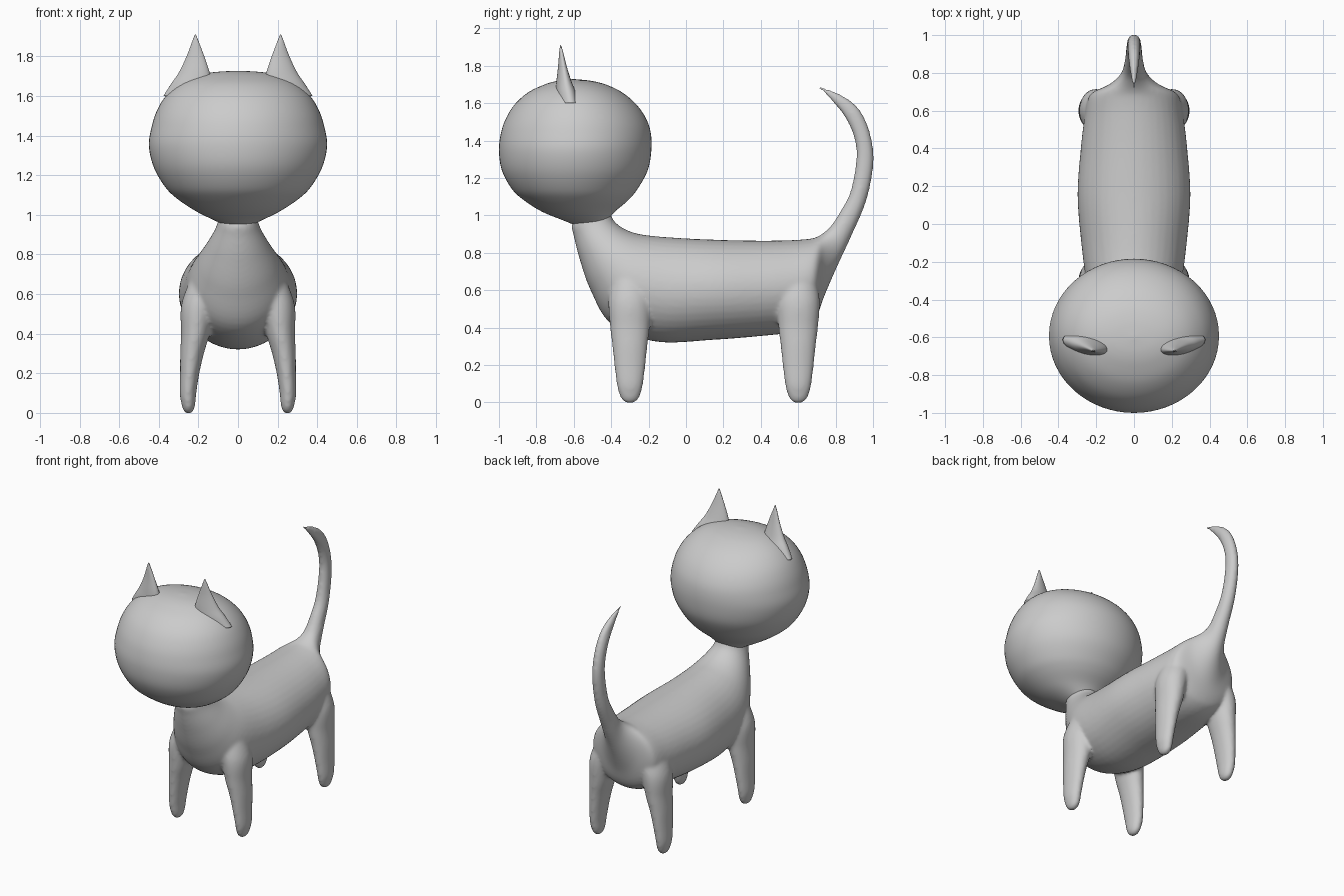
import bpy, bmesh, math
from mathutils import Vector


def spline(rows, steps):
    """Catmull-Rom interpolation of rows of numbers."""
    out = []
    for i in range(len(rows) - 1):
        p0, p1 = rows[max(i - 1, 0)], rows[i]
        p2, p3 = rows[i + 1], rows[min(i + 2, len(rows) - 1)]
        for s in range(steps):
            t = s / steps
            out.append([0.5 * (2 * b + (c - a) * t + (2 * a - 5 * b + 4 * c - d) * t * t
                               + (3 * b - a - 3 * c + d) * t ** 3)
                        for a, b, c, d in zip(p0, p1, p2, p3)])
    out.append(list(rows[-1]))
    return out


def loft(bm, rings, segs=40, steps=6):
    """Skin ellipses given as centre, first half-axis, second half-axis (9 numbers)."""
    loops = []
    for r in spline(rings, steps):
        c, u, v = Vector(r[:3]), Vector(r[3:6]), Vector(r[6:])
        loops.append([bm.verts.new(c + u * math.cos(a) + v * math.sin(a))
                      for a in (2 * math.pi * k / segs for k in range(segs))])
    for a, b in zip(loops, loops[1:]):
        for k in range(segs):
            n = (k + 1) % segs
            bm.faces.new((a[k], a[n], b[n], b[k]))
    bm.faces.new(loops[0])
    bm.faces.new(loops[-1])


def upright(z, cx, cy, rx, ry, turn=0.0):
    """Horizontal ellipse ring."""
    c, s = math.cos(turn), math.sin(turn)
    return (cx, cy, z, rx * c, rx * s, 0, -ry * s, ry * c, 0)


def finish(bm, name):
    bmesh.ops.recalc_face_normals(bm, faces=bm.faces)
    me = bpy.data.meshes.new(name)
    bm.to_mesh(me)
    bm.free()
    for p in me.polygons:
        p.use_smooth = True
    ob = bpy.data.objects.new(name, me)
    bpy.context.collection.objects.link(ob)
    return ob


# Neck, trunk and tail: upper edge (y, z), lower edge (y, z), half width
spine = [
    (-0.45, 1.10, -0.57, 1.05, 0.08), (-0.405, 1.01, -0.61, 0.95, 0.098),
    (-0.38, 0.965, -0.60, 0.89, 0.115), (-0.33, 0.928, -0.57, 0.77, 0.155),
    (-0.27, 0.905, -0.51, 0.60, 0.205), (-0.20, 0.893, -0.40, 0.42, 0.25),
    (-0.08, 0.882, -0.16, 0.325, 0.277), (0.15, 0.87, 0.15, 0.335, 0.299),
    (0.40, 0.865, 0.40, 0.355, 0.282), (0.57, 0.868, 0.57, 0.375, 0.262),
    (0.66, 0.875, 0.66, 0.41, 0.245), (0.70, 0.885, 0.70, 0.46, 0.215),
    (0.74, 0.91, 0.74, 0.57, 0.13), (0.78, 0.95, 0.81, 0.73, 0.07),
    (0.83, 1.03, 0.885, 0.89, 0.05), (0.88, 1.13, 0.965, 1.08, 0.042),
    (0.91, 1.30, 1.003, 1.28, 0.037), (0.90, 1.41, 0.985, 1.44, 0.035),
    (0.855, 1.515, 0.925, 1.57, 0.031), (0.79, 1.60, 0.83, 1.645, 0.021),
    (0.707, 1.682, 0.715, 1.692, 0.005),
]
bm = bmesh.new()
loft(bm, [(0, (a + c) / 2, (b + d) / 2, 0, (a - c) / 2, (b - d) / 2, w, 0, 0)
          for a, b, c, d, w in spine])

# Four legs: height, distance from centre line, half width, half depth
leg = [(-0.003, 0.25, 0.012, 0.015), (0.012, 0.25, 0.026, 0.042), (0.05, 0.251, 0.036, 0.06),
       (0.10, 0.2525, 0.042, 0.071), (0.20, 0.244, 0.049, 0.084), (0.30, 0.232, 0.06, 0.094),
       (0.40, 0.215, 0.073, 0.106), (0.55, 0.195, 0.091, 0.115), (0.70, 0.14, 0.09, 0.09)]
for side in (-1, 1):
    for y in (-0.30, 0.60):
        loft(bm, [upright(z, side * x, y, rx, ry) for z, x, rx, ry in leg], segs=28)
body = finish(bm, "body_legs_tail")

# Fuse the lofts into one soft skin
rm = body.modifiers.new("fuse", 'REMESH')
rm.mode = 'VOXEL'
rm.voxel_size = 0.01
rm.use_smooth_shade = True
sm = body.modifiers.new("soften", 'SMOOTH')
sm.factor = 0.5
sm.iterations = 12

# Head: height, front y, back y, half width
head = [(0.95, -0.60, -0.42, 0.07), (0.975, -0.66, -0.415, 0.125), (1.02, -0.77, -0.38, 0.215),
        (1.08, -0.865, -0.31, 0.305), (1.14, -0.93, -0.26, 0.367), (1.24, -0.984, -0.205, 0.425),
        (1.35, -1.0, -0.185, 0.45), (1.45, -0.987, -0.19, 0.435), (1.53, -0.957, -0.22, 0.408),
        (1.60, -0.91, -0.272, 0.365), (1.66, -0.84, -0.345, 0.30), (1.70, -0.755, -0.43, 0.22),
        (1.72, -0.685, -0.51, 0.13), (1.728, -0.61, -0.59, 0.01)]
bm = bmesh.new()
loft(bm, [upright(z, 0, (f + b) / 2, w, (b - f) / 2) for z, f, b, w in head], segs=64)
finish(bm, "head")

# Ears: flattened cones, mirrored
ear = [(1.60, 0.25, -0.635, 0.13, 0.055), (1.66, 0.236, -0.643, 0.105, 0.05),
       (1.72, 0.221, -0.653, 0.079, 0.037), (1.80, 0.215, -0.661, 0.046, 0.021),
       (1.88, 0.215, -0.668, 0.015, 0.009), (1.91, 0.215, -0.67, 0.003, 0.002)]
for side, name in ((-1, "ear_right"), (1, "ear_left")):
    bm = bmesh.new()
    loft(bm, [upright(z, side * x, y, rx, ry, side * 0.2) for z, x, y, rx, ry in ear], segs=32)
    finish(bm, name)
